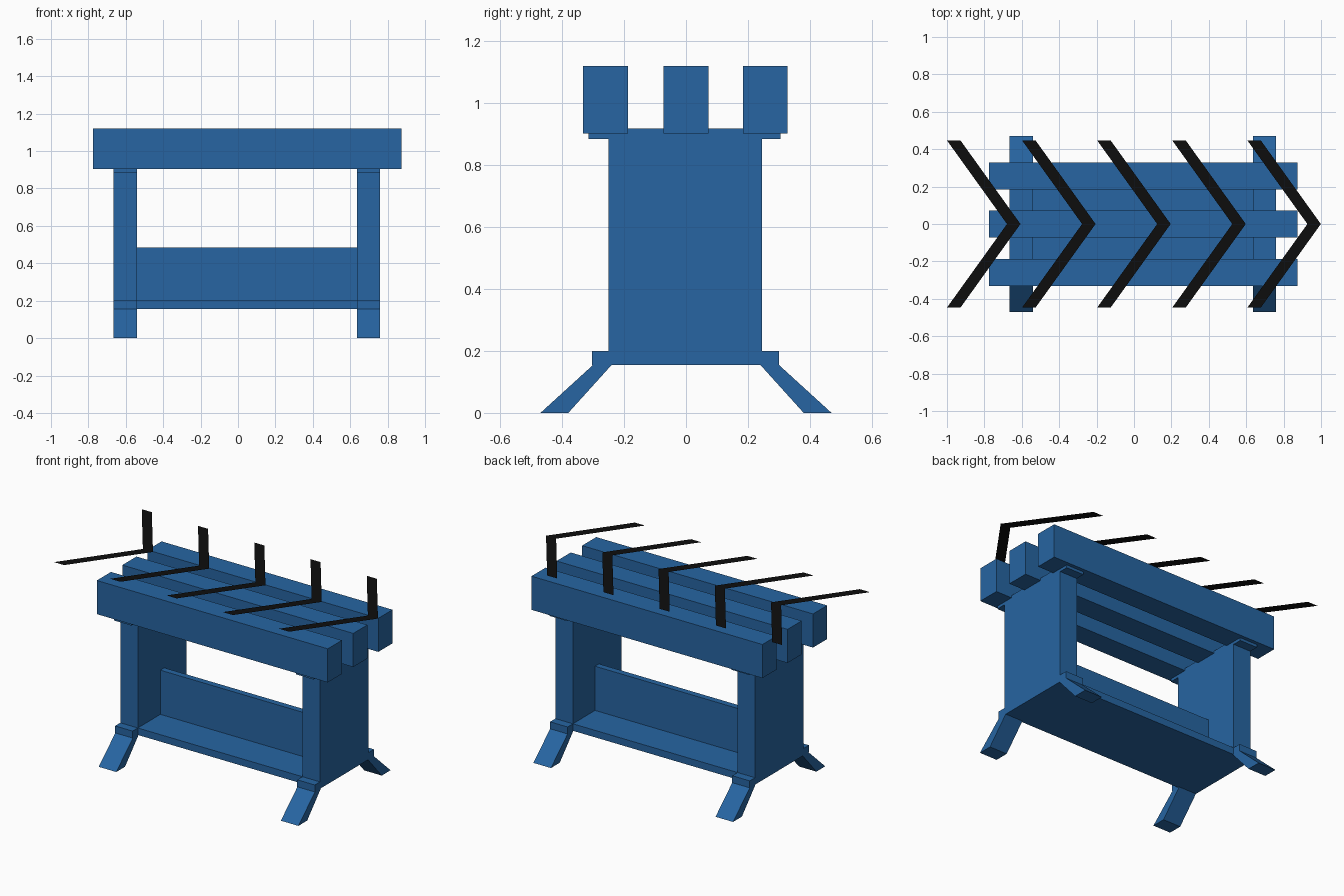
import bpy

if "Cube" in bpy.data.objects:
    bpy.data.objects.remove(bpy.data.objects["Cube"])


def material(name, color):
    m = bpy.data.materials.new(name)
    m.diffuse_color = color
    m.use_nodes = True
    m.node_tree.nodes["Principled BSDF"].inputs["Base Color"].default_value = m.diffuse_color
    return m


BLUE = material("blue", (0.02, 0.13, 0.36, 1))
BLACK = material("black", (0.004, 0.004, 0.004, 1))


def mesh_object(name, verts, faces, mat):
    me = bpy.data.meshes.new(name)
    me.from_pydata(verts, [], faces)
    me.materials.append(mat)
    ob = bpy.data.objects.new(name, me)
    bpy.context.collection.objects.link(ob)
    return ob


def prism(name, profile, x0, x1):
    """Extrude a counter-clockwise (y, z) profile along x."""
    n = len(profile)
    verts = [(x, y, z) for x in (x0, x1) for y, z in profile]
    faces = [tuple(reversed(range(n))), tuple(range(n, 2 * n))]
    faces += [(i, (i + 1) % n, n + (i + 1) % n, n + i) for i in range(n)]
    return mesh_object(name, verts, faces, BLUE)


def box(name, x, y, z):
    return prism(name, [(y[0], z[0]), (y[1], z[0]), (y[1], z[1]), (y[0], z[1])], *x)


# Three top planks
for label, y in (("front", -0.26), ("middle", 0.0), ("back", 0.256)):
    box(f"top_plank_{label}", (-0.775, 0.873), (y - 0.072, y + 0.072), (0.903, 1.12))

# Side supports with top caps, foot collars and splayed feet
for label, x in (("left", (-0.665, -0.54)), ("right", (0.635, 0.76))):
    box(f"{label}_side_panel", x, (-0.25, 0.246), (0.155, 0.918))
    box(f"{label}_top_cap", x, (-0.315, 0.305), (0.885, 0.905))
    box(f"{label}_foot_collar", x, (-0.303, 0.3), (0.155, 0.2))
    foot = [(0.38, 0), (0.47, 0), (0.3, 0.155), (0.24, 0.155)]
    prism(f"{label}_back_foot", foot, *x)
    prism(f"{label}_front_foot", [(-y, z) for y, z in reversed(foot)], *x)

# Lower shelf and central stretcher board
box("lower_shelf", (-0.54, 0.635), (-0.25, 0.246), (0.155, 0.2))
box("stretcher_board", (-0.54, 0.635), (-0.02, 0.02), (0.2, 0.485))

# Flat direction chevrons floating above the top
for i in range(5):
    tip, z = -0.607 + 0.4015 * i, 1.222
    verts = [(tip - 0.393, 0.447, z), (tip - 0.072, 0, z), (tip, 0, z),
             (tip - 0.321, 0.447, z), (tip - 0.393, -0.447, z), (tip - 0.321, -0.447, z)]
    mesh_object(f"chevron_{i + 1}", verts, [(0, 1, 2, 3), (4, 5, 2, 1)], BLACK)
